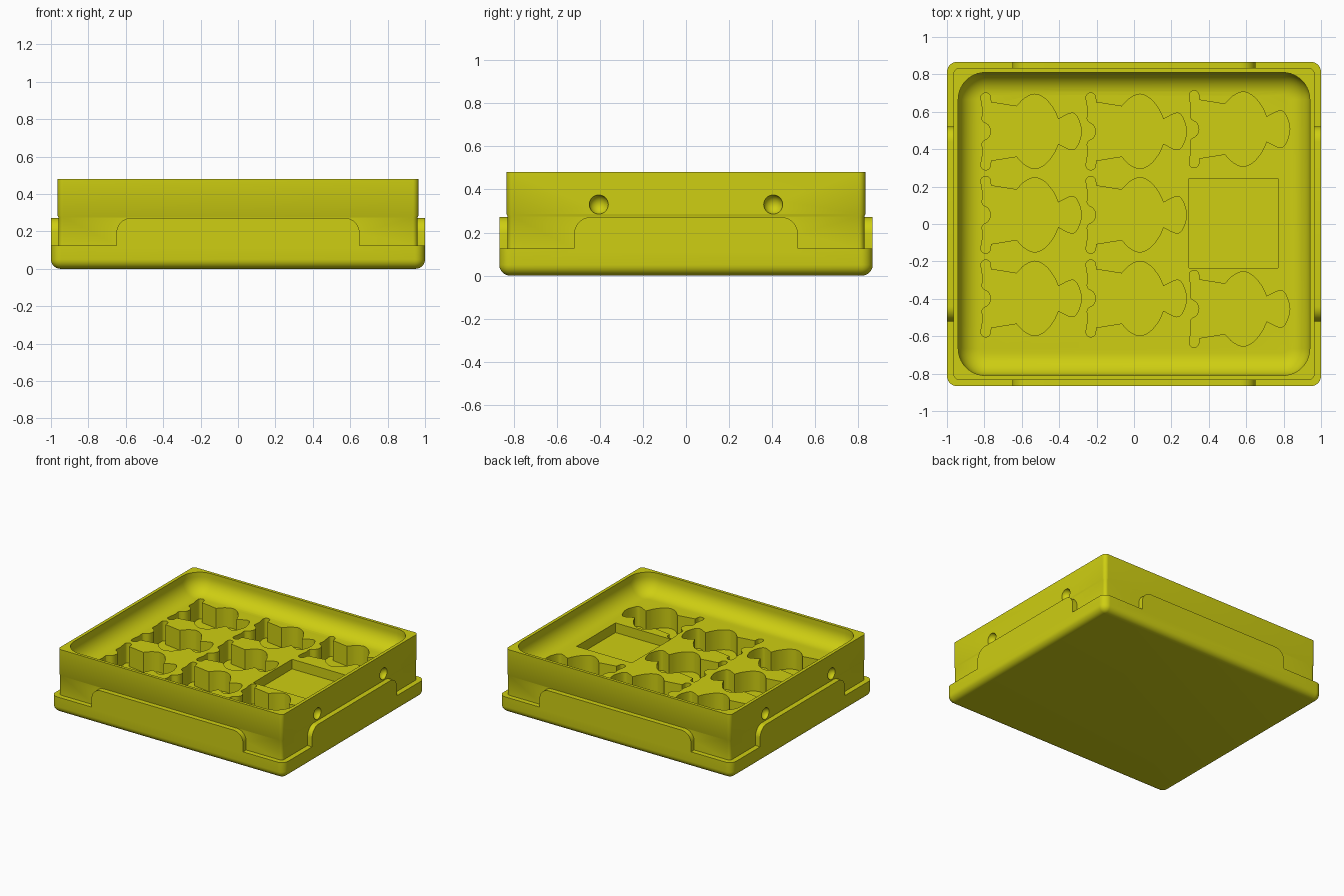
import bpy, bmesh, math
from mathutils import Vector

if "Cube" in bpy.data.objects:
    bpy.data.objects.remove(bpy.data.objects["Cube"])

yellow = bpy.data.materials.new("yellow_plastic")
yellow.diffuse_color = (0.62, 0.62, 0.006, 1)
yellow.use_nodes = True
yellow.node_tree.nodes["Principled BSDF"].inputs["Base Color"].default_value = yellow.diffuse_color


def finish(name, bm):
    bmesh.ops.recalc_face_normals(bm, faces=bm.faces)
    mesh = bpy.data.meshes.new(name)
    bm.to_mesh(mesh)
    bm.free()
    mesh.materials.append(yellow)
    obj = bpy.data.objects.new(name, mesh)
    bpy.context.collection.objects.link(obj)
    return obj


def loft(name, rings):
    """Closed solid through rings that have equal point counts."""
    bm = bmesh.new()
    loops = [[bm.verts.new(p) for p in ring] for ring in rings]
    n = len(loops[0])
    for a, b in zip(loops, loops[1:]):
        for i in range(n):
            j = (i + 1) % n
            bm.faces.new((a[i], a[j], b[j], b[i]))
    bm.faces.new(loops[0][::-1])
    bm.faces.new(loops[-1])
    return finish(name, bm)


def rounded_rect(hx, hy, r, z, steps=10):
    pts = []
    for k, (sx, sy) in enumerate([(1, 1), (-1, 1), (-1, -1), (1, -1)]):
        for i in range(steps + 1):
            a = math.radians(90 * (k + i / steps))
            pts.append((sx * (hx - r) + r * math.cos(a),
                        sy * (hy - r) + r * math.sin(a), z))
    return pts


def prism(name, outline, z0, z1):
    return loft(name, [[(x, y, z) for x, y in outline] for z in (z0, z1)])


def boolean(target, tool, operation):
    mod = target.modifiers.new("cut", 'BOOLEAN')
    mod.object, mod.operation, mod.solver = tool, operation, 'EXACT'
    bpy.context.view_layer.objects.active = target
    bpy.ops.object.modifier_apply(modifier=mod.name)
    bpy.data.objects.remove(tool, do_unlink=True)


def smooth_closed(points, steps=4):
    """Catmull-Rom curve through a closed outline; points flagged 1 are corners."""
    n, out = len(points), []
    P = [Vector(p[:2]) for p in points]
    corner = [p[2] for p in points]
    for i in range(n):
        b, c = P[i], P[(i + 1) % n]
        ta = (c - b) if corner[i] else (c - P[i - 1]) / 2
        tb = (c - b) if corner[(i + 1) % n] else (P[(i + 2) % n] - b) / 2
        for s in range(steps):
            t = s / steps
            out.append(b * (2*t**3 - 3*t**2 + 1) + ta * (t**3 - 2*t**2 + t)
                       + c * (3*t**2 - 2*t**3) + tb * (t**3 - t**2))
    return out


# Tray body: rounded foot, ledge, slightly undercut wall, rim
rings = []
for i in range(7):
    a = math.radians(15 * i)
    d = 0.05 * (1 - math.sin(a))
    rings.append(rounded_rect(1 - d, 0.867 - d, 0.055 - d, 0.05 * (1 - math.cos(a))))
rings.append(rounded_rect(1, 0.867, 0.055, 0.125))
for inset, z in [(0.005, 0.125), (0.005, 0.275), (0, 0.285), (0, 0.48)]:
    rings.append(rounded_rect(0.965 - inset, 0.833 - inset, 0.03 - inset, z))
tray = loft("tray", rings)

# Raised tabs with rounded shoulders on all four sides
for half, near, far, along_x in [(0.65, 0.81, 0.867, True), (0.52, 0.94, 1.0, False)]:
    r, top = 0.08, 0.272
    right = [(half, 0.11)] + [(half - r + r * math.cos(math.radians(9 * i)),
                               top - r + r * math.sin(math.radians(9 * i))) for i in range(11)]
    shape = right + [(-u, z) for u, z in reversed(right)]
    for s in (-1, 1):
        ends = [[(u, s * d, z) if along_x else (s * d, u, z) for u, z in shape]
                for d in (near, far)]
        boolean(tray, loft("tab", ends), 'UNION')

# Main hollow with filleted floor
FLOOR, R = 0.325, 0.12
rings = []
for i in range(11):
    a = math.radians(9 * i)
    d = R * (1 - math.sin(a))
    rings.append(rounded_rect(0.94 - d, 0.81 - d, 0.145 - d, FLOOR + R * (1 - math.cos(a))))
rings.append(rounded_rect(0.94, 0.81, 0.145, 0.6))
boolean(tray, loft("hollow", rings), 'DIFFERENCE')

# Figure pockets: half outline (x, y, corner) mirrored about its own axis
half = [(-0.765, 0, 0), (-0.778, 0.035, 0), (-0.811, 0.06, 0), (-0.808, 0.11, 0),
        (-0.818, 0.175, 0), (-0.812, 0.198, 0), (-0.79, 0.206, 0), (-0.77, 0.192, 0),
        (-0.765, 0.156, 1), (-0.628, 0.134, 1), (-0.585, 0.177, 0), (-0.53, 0.199, 0),
        (-0.475, 0.175, 0), (-0.43, 0.12, 0), (-0.405, 0.066, 1), (-0.335, 0.098, 0),
        (-0.302, 0.075, 0), (-0.281, 0, 0)]
outline = smooth_closed(half + [(x, -y, c) for x, y, c in reversed(half[1:-1])])
spots = [(dx, y) for dx in (0, 0.562) for y in (0.495, 0.049, -0.398)]
spots += [(1.114, 0.507), (1.114, -0.454)]
for dx, dy in spots:
    pocket = prism("figure_pocket", [(p.x + dx, p.y + dy) for p in outline], 0.17, 0.4)
    boolean(tray, pocket, 'DIFFERENCE')

# Shallow square pocket
square = [(0.295, -0.235), (0.77, -0.235), (0.77, 0.242), (0.295, 0.242)]
boolean(tray, prism("square_pocket", square, 0.25, 0.4), 'DIFFERENCE')

# Round dimples on the short sides
for sx in (-1, 1):
    for sy in (-1, 1):
        bm = bmesh.new()
        bmesh.ops.create_uvsphere(bm, u_segments=24, v_segments=16, radius=0.045)
        bmesh.ops.translate(bm, verts=bm.verts, vec=(sx * 0.971, sy * 0.405, 0.33))
        boolean(tray, finish("dimple", bm), 'DIFFERENCE')

# Smooth the fillets, keep the edges crisp
bpy.ops.object.select_all(action='DESELECT')
tray.select_set(True)
bpy.context.view_layer.objects.active = tray
bpy.ops.object.shade_smooth_by_angle(angle=math.radians(30))
